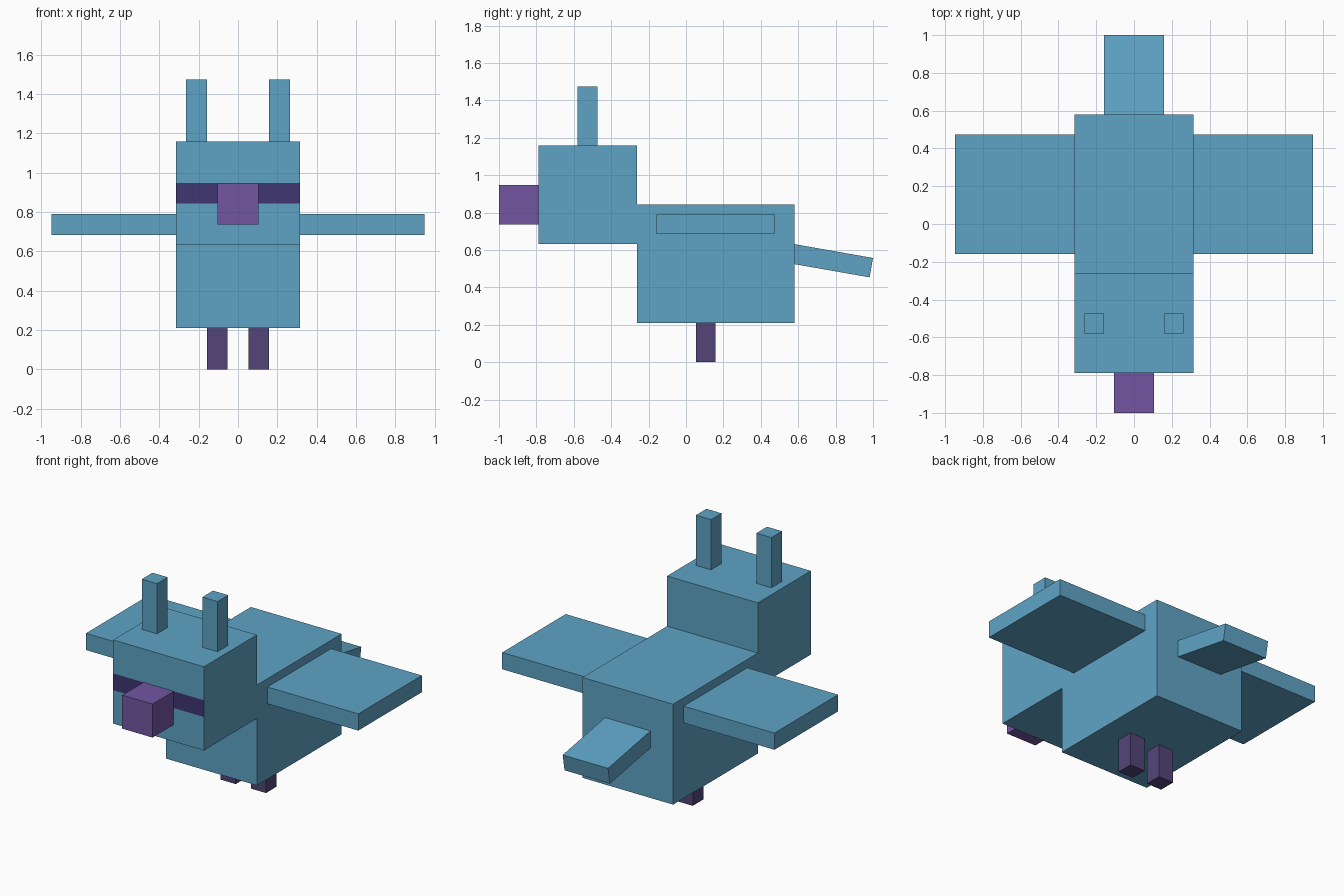
import bpy, bmesh, math
from mathutils import Matrix, Vector

cube = bpy.data.objects.get("Cube")
if cube:
    bpy.data.objects.remove(cube, do_unlink=True)

U = 2 / 19  # one block unit


def material(name, rgb):
    linear = [((c / 255 + 0.055) / 1.055) ** 2.4 for c in rgb] + [1]
    mat = bpy.data.materials.new(name)
    mat.use_nodes = True
    mat.diffuse_color = linear
    bsdf = next(n for n in mat.node_tree.nodes if n.type == "BSDF_PRINCIPLED")
    bsdf.inputs["Base Color"].default_value = linear
    return mat


BLUE = material("sky_blue", (95, 164, 198))
PURPLE = material("beak_purple", (115, 86, 163))
PLUM = material("leg_plum", (83, 69, 120))
INDIGO = material("eye_indigo", (62, 54, 114))


def box(name, low, high, mat):
    """Box between two corners given in block units."""
    low, high = Vector(low) * U, Vector(high) * U
    mesh = bpy.data.meshes.new(name)
    bm = bmesh.new()
    bmesh.ops.create_cube(bm, size=1)
    bmesh.ops.scale(bm, vec=high - low, verts=bm.verts)
    bm.to_mesh(mesh)
    bm.free()
    mesh.materials.append(mat)
    obj = bpy.data.objects.new(name, mesh)
    obj.location = (low + high) / 2
    bpy.context.collection.objects.link(obj)
    return obj


def pair(name, low, high, mat):
    """Left box and its mirror image on the right."""
    box("left_" + name, low, high, mat)
    box("right_" + name, (-high[0], *low[1:]), (-low[0], *high[1:]), mat)


# Body, head and beak
box("body", (-3, -2.5, 2), (3, 5.5, 8), BLUE)
head = box("head", (-3, -7.5, 6), (3, -2.5, 11), BLUE)
box("beak", (-1, -9.5, 7), (1, -7.5, 9), PURPLE)

# Eye band cut into the front of the head
head.data.materials.append(INDIGO)
bm = bmesh.new()
bm.from_mesh(head.data)
for z in (8, 9):
    bmesh.ops.bisect_plane(bm, geom=bm.verts[:] + bm.edges[:] + bm.faces[:],
                           plane_co=(0, 0, z * U - head.location.z),
                           plane_no=(0, 0, 1))
bm.normal_update()
for face in bm.faces:
    height = (face.calc_center_median().z + head.location.z) / U
    if face.normal.y < -0.9 and 8 < height < 9:
        face.material_index = 1
bm.to_mesh(head.data)
bm.free()

# Ears, wings and legs
pair("ear", (1.5, -5.5, 11), (2.5, -4.5, 14), BLUE)
pair("wing", (3, -1.5, 6.5), (9, 4.5, 7.5), BLUE)
pair("leg", (0.5, 0.5, 0), (1.5, 1.5, 2), PLUM)

# Tail hinged at the back of the body and drooping
tail = box("tail", (-1.5, 0, -1), (1.5, 4.06, 0), BLUE)
hinge = Matrix.Translation((0, 5.5 * U, 6 * U)) @ Matrix.Rotation(math.radians(-10), 4, "X")
tail.matrix_world = hinge @ Matrix.Translation(tail.location)
